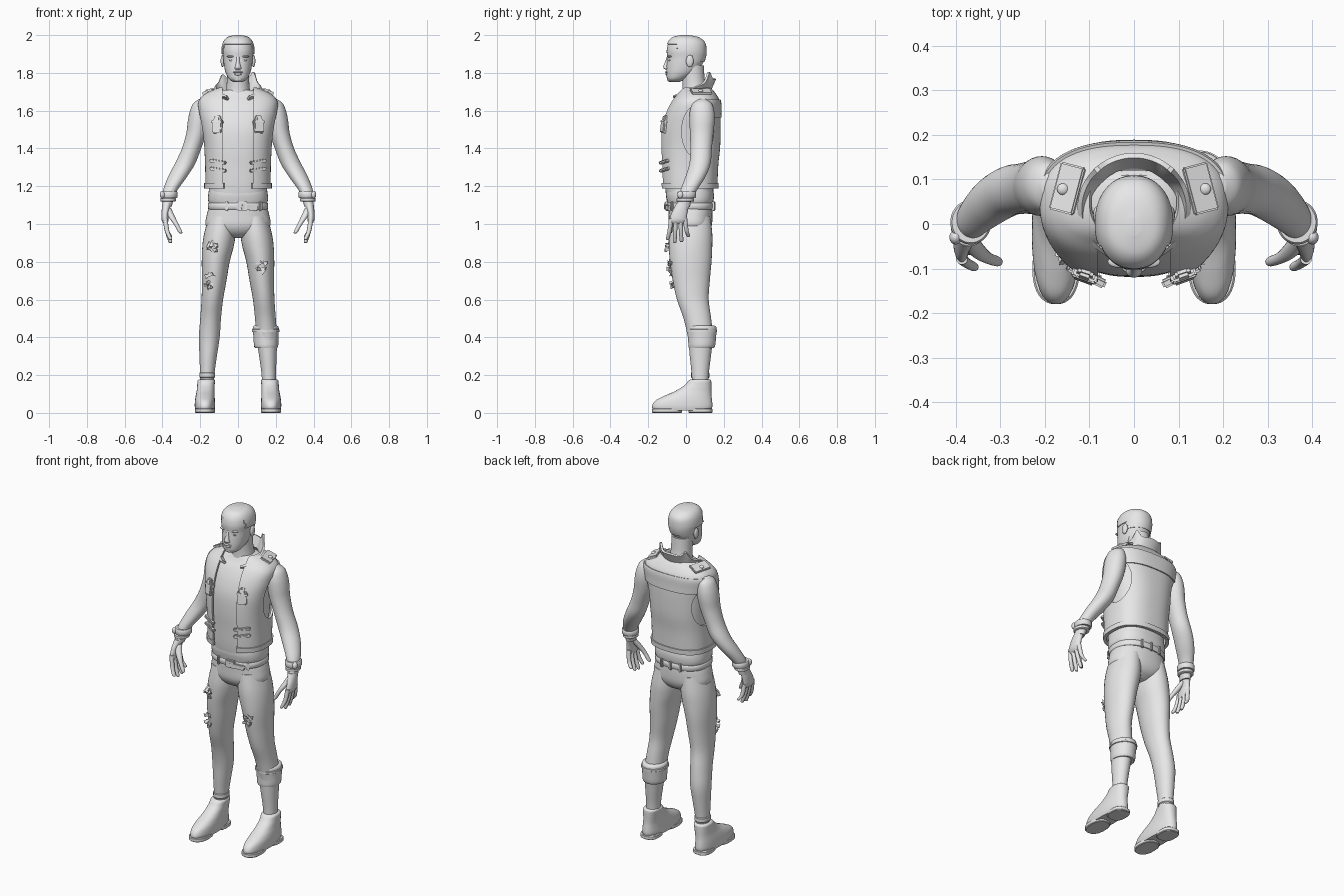
import bpy
import bmesh
import random
from math import sin, cos, pi, radians, exp
from mathutils import Vector, Matrix, Euler

if "Cube" in bpy.data.objects:
    bpy.data.objects.remove(bpy.data.objects["Cube"])

random.seed(4)
SIDES = (("left", 1), ("right", -1))
parts = []

clay = bpy.data.materials.new("plain_grey")
clay.use_nodes = True
clay.diffuse_color = (0.8, 0.8, 0.8, 1)
for node in clay.node_tree.nodes:
    if node.type == 'BSDF_PRINCIPLED':
        node.inputs["Base Color"].default_value = (0.8, 0.8, 0.8, 1)


def finish(name, bm):
    mesh = bpy.data.meshes.new(name)
    bm.to_mesh(mesh)
    bm.free()
    mesh.materials.append(clay)
    obj = bpy.data.objects.new(name, mesh)
    bpy.context.collection.objects.link(obj)
    parts.append(obj)
    return obj


def apply(obj, kind, **settings):
    mod = obj.modifiers.new(kind, kind)
    for key, value in settings.items():
        setattr(mod, key, value)
    bpy.context.view_layer.objects.active = obj
    bpy.ops.object.modifier_apply(modifier=mod.name)


def spline(rows, steps):
    """Smooth the ring rows with a Catmull-Rom curve."""
    out = []
    for i in range(len(rows) - 1):
        a, b, c, d = (rows[max(0, min(len(rows) - 1, i + k))] for k in (-1, 0, 1, 2))
        for j in range(steps):
            t = j / steps
            out.append([q + t / 2 * (r - p + t * (2*p - 5*q + 4*r - s + t * (3*q - p - 3*r + s)))
                        for p, q, r, s in zip(a, b, c, d)])
    return out + [list(rows[-1])]


def loft(name, rows, side=1, segs=28, power=2, steps=5, caps=True, keep=None):
    """Skin level rings given from the bottom up as z, x, y, x radius, y radius."""
    bm = bmesh.new()
    rings = []
    for z, x, y, rx, ry in spline(rows, steps):
        ring = []
        for k in range(segs):
            c, s = cos(2 * pi * k / segs), sin(2 * pi * k / segs)
            px = rx * abs(c) ** (2 / power) * (1 if c > 0 else -1)
            py = ry * abs(s) ** (2 / power) * (1 if s > 0 else -1)
            ring.append(bm.verts.new((x * side + px, y + py, z)))
        rings.append(ring)
    for low, high in zip(rings, rings[1:]):
        for k in range(segs):
            n = (k + 1) % segs
            bm.faces.new((low[k], low[n], high[n], high[k]))
    if caps:
        bm.faces.new(rings[0][::-1])
        bm.faces.new(rings[-1])
    if keep:
        drop = [f for f in bm.faces if not keep(f.calc_center_median())]
        bmesh.ops.delete(bm, geom=drop, context='FACES')
    return finish(name, bm)


def band(name, z, x, y, rx, ry, height, side=1, power=2):
    h = height / 2
    rows = [(z + k * h, x, y, rx - g, ry - g)
            for k, g in ((-1, .015), (-1, .004), (-.7, 0), (.7, 0), (1, .004), (1, .015))]
    return loft(name, rows, side, 40, power, 1)


def blob(name, at, size, side=1):
    bm = bmesh.new()
    mat = Matrix.Translation((at[0] * side, at[1], at[2])) @ Matrix.Diagonal((*size, 1))
    bmesh.ops.create_uvsphere(bm, u_segments=20, v_segments=12, radius=1, matrix=mat)
    return finish(name, bm)


def patch(name, host, near, size, tilt=0):
    """Rounded plate lying on the nearest surface of the host."""
    bpy.context.view_layer.update()
    _, loc, normal, _ = host.closest_point_on_mesh(Vector(near))
    turn = (-normal).to_track_quat('Y', 'Z').to_matrix().to_4x4()
    bm = bmesh.new()
    mat = Matrix.Translation(loc) @ turn @ Matrix.Rotation(tilt, 4, 'Y') @ Matrix.Diagonal((*size, 1))
    bmesh.ops.create_cube(bm, size=1, matrix=mat)
    bmesh.ops.bevel(bm, geom=bm.edges[:], offset=min(size) * .25, segments=2, affect='EDGES')
    return finish(name, bm)


# Head, hair and neck
HEAD = [(1.752, 0, -.06, .025, .025), (1.768, 0, -.05, .048, .05), (1.8, 0, -.026, .065, .078),
        (1.84, 0, -.01, .074, .093), (1.88, 0, 0, .079, .1), (1.92, 0, .001, .083, .103),
        (1.96, 0, .002, .075, .094), (1.985, 0, -.002, .054, .066), (1.995, 0, -.005, .015, .02)]
loft("head", HEAD, segs=40, power=2.15)
hair = loft("hair", HEAD, segs=64, power=2.15, steps=8,
            keep=lambda c: c.z > 1.95 - .05 * (c.y > -.045) - .04 * (c.y > .035))
apply(hair, 'SOLIDIFY', thickness=.005, offset=1)
loft("neck", [(1.64, 0, .05, .08, .075), (1.7, 0, .047, .065, .066),
              (1.76, 0, .04, .059, .06), (1.84, 0, .032, .06, .062)])
loft("nose", [(1.817, 0, -.1, .008, .008), (1.824, 0, -.104, .018, .014),
              (1.836, 0, -.106, .014, .014), (1.86, 0, -.1, .009, .01), (1.888, 0, -.096, .008, .005)])
blob("upper_lip", (0, -.1, 1.804), (.026, .011, .006))
blob("lower_lip", (0, -.098, 1.793), (.022, .011, .007))
blob("chin", (0, -.084, 1.768), (.026, .017, .016))
for label, s in SIDES:
    blob(label + "_eye", (.033, -.082, 1.867), (.015, .012, .007), s)
    blob(label + "_brow", (.034, -.085, 1.887), (.025, .013, .006), s)
    blob(label + "_ear", (.082, .02, 1.862), (.01, .02, .032), s)

# Shirt and open vest
TORSO = [(1.08, 0, .022, .15, .117), (1.19, 0, .018, .153, .128), (1.3, 0, .018, .154, .133),
         (1.4, 0, .021, .16, .14), (1.5, 0, .025, .174, .138), (1.58, 0, .036, .188, .125),
         (1.64, 0, .05, .188, .108), (1.68, 0, .054, .15, .082), (1.71, 0, .05, .08, .06)]
loft("shirt", TORSO, segs=48, power=2.5)
loft("shirt_hem", [(1.1, 0, .022, .15, .117), (1.125, 0, .022, .158, .124),
                   (1.16, 0, .02, .157, .127), (1.2, 0, .018, .15, .12)], segs=48, power=2.5)


def vest_layer(name, low, high, grow, thick, keep=None):
    rows = [(z + .012, x, y, rx + grow, ry + grow)
            for z, x, y, rx, ry in spline(TORSO, 8) if low < z < high]
    layer = loft(name, rows, segs=72, power=2.5, steps=1, caps=False, keep=keep)
    apply(layer, 'SOLIDIFY', thickness=thick, offset=-1)
    return layer


vest = vest_layer("vest", 1.17, 1.72, .02, .013)
open_front = blob("front_cutter", (0, 0, 0), (1, 1, 1))
open_front.data.clear_geometry()
bm = bmesh.new()
bmesh.ops.create_cube(bm, size=1, matrix=Matrix.Translation((0, -.2, 1.5))
                      @ Matrix.Diagonal((.162, .4, 1, 1)))
bm.to_mesh(open_front.data)
bm.free()
bm = bmesh.new()
bmesh.ops.create_cone(bm, cap_ends=True, segments=40, radius1=1, radius2=1, depth=1,
                      matrix=Matrix.Translation((0, .062, 1.49))
                      @ Matrix.Diagonal((1, .085, .14, 1)) @ Matrix.Rotation(pi / 2, 4, 'Y'))
armholes = finish("armhole_cutter", bm)
for cutter in (open_front, armholes):
    apply(vest, 'BOOLEAN', object=cutter, operation='DIFFERENCE', solver='EXACT')
    parts.remove(cutter)
    bpy.data.objects.remove(cutter)
vest_layer("vest_hem", 1.17, 1.215, .026, .012, lambda c: abs(c.x) > .08 or c.y > 0)
vest_layer("back_yoke", 1.55, 1.65, .027, .012, lambda c: c.y > .1)

# Upright collar with two raised corners
bm = bmesh.new()
grid = []
for i in range(61):
    t = radians(-150 + 5 * i)
    peak = exp(-((abs(t) - .75) / .17) ** 2) * (.05 if t > 0 else .035)
    tall = .035 + .02 * cos(t) + peak
    grid.append([bm.verts.new(((.1 + .022 * v) * sin(t), .035 + (.095 + .024 * v) * cos(t),
                               1.685 + .03 * cos(t) + tall * v)) for v in (0, .35, .7, 1)])
for a, b in zip(grid, grid[1:]):
    for k in range(3):
        bm.faces.new((a[k], a[k + 1], b[k + 1], b[k]))
bmesh.ops.recalc_face_normals(bm, faces=bm.faces[:])
collar = finish("collar", bm)
apply(collar, 'SOLIDIFY', thickness=.012, offset=0)

# Vest fittings
for label, s in SIDES:
    patch(label + "_shoulder_flap", vest, (s * .17, .085, 1.75), (.11, .014, .06))
    spot = vest.closest_point_on_mesh(Vector((s * .185, .085, 1.75)))[1]
    blob(label + "_shoulder_button", (spot.x, spot.y, spot.z + .008), (.013, .013, .008))
    patch(label + "_chest_pocket", vest, (s * .14, -.2, 1.53), (.055, .024, .075))
    patch(label + "_chest_strap", vest, (s * .14, -.2, 1.58), (.036, .028, .04))
    patch(label + "_pocket_buckle", vest, (s * .14, -.2, 1.56), (.06, .032, .016))
    for k, z in enumerate((1.325, 1.285)):
        patch(f"{label}_pocket_welt_{k}", vest, (s * .15, -.2, z), (.095, .02, .018), s * -.15)

# Trousers and belt
hips = loft("hips", [(.925, 0, .025, .05, .05), (.95, 0, .025, .12, .09), (.99, 0, .024, .17, .112),
                     (1.05, 0, .024, .165, .116), (1.1, 0, .022, .15, .115)], segs=48, power=2.3)
belt = band("belt", 1.095, 0, .022, .16, .126, .034, power=2.4)
patch("belt_buckle", belt, (.03, -.3, 1.095), (.06, .02, .046))
patch("belt_tongue", belt, (.1, -.3, 1.088), (.09, .014, .03), .1)
for k, (x, y) in enumerate(((-.1, -.3), (.15, -.12), (.1, .4), (-.1, .4), (0, .4))):
    patch(f"belt_loop_{k}", belt, (x, y, 1.095), (.016, .018, .05))
LEG = [(.1, .165, .075, .036, .042), (.2, .163, .075, .038, .045), (.3, .158, .076, .046, .056),
       (.4, .152, .076, .055, .066), (.5, .145, .06, .055, .073), (.6, .136, .036, .057, .084),
       (.7, .126, .028, .065, .098), (.8, .118, .025, .074, .11), (.88, .106, .024, .083, .115),
       (.95, .096, .024, .083, .115), (1.04, .086, .024, .07, .105)]
legs = {s: loft(label + "_leg", LEG, s, 32) for label, s in SIDES}
loft("rolled_cuff", [(.345, .15, .08, .05, .06), (.35, .149, .083, .063, .07), (.4, .148, .085, .066, .074),
                     (.45, .147, .084, .069, .078), (.462, .146, .08, .06, .07)], 1, 40, steps=3)
band("cuff_seam", .435, .147, .084, .073, .081, .016)
band("ankle_hem", .2, .163, .075, .042, .049, .03, -1)

# Torn cloth flaps
for label, s, x, y, z in (("knee_tear", 1, .125, -.3, .755), ("thigh_tear", -1, .2, -.2, .89),
                          ("shin_tear", -1, .22, -.2, .68)):
    for k in range(9):
        near = Vector((s * x + random.uniform(-.06, .06), y, z + random.uniform(-.035, .035)))
        _, loc, normal, _ = legs[s].closest_point_on_mesh(near)
        bm = bmesh.new()
        turn = Euler((random.uniform(-1, 1), random.uniform(-2, 2), 0)).to_matrix().to_4x4()
        bmesh.ops.create_cone(bm, cap_ends=True, segments=3, radius1=.013, radius2=.001, depth=.045,
                              matrix=Matrix.Translation(loc + normal * .005) @ turn)
        finish(f"{label}_{k}", bm)

# Shoes
SHOE = [(.012, .175, -.02, .05, .152), (.035, .175, -.02, .054, .16), (.065, .175, -.012, .053, .15),
        (.09, .174, .01, .05, .125), (.115, .172, .038, .047, .096), (.145, .17, .062, .046, .072),
        (.17, .168, .073, .046, .06), (.178, .167, .075, .038, .05)]
for label, s in SIDES:
    loft(label + "_shoe", SHOE, s, 36, 2.3)
    band(label + "_front_sole", .012, .175, -.1, .053, .08, .024, s, 2.3)
    band(label + "_heel", .012, .175, .077, .052, .063, .024, s, 2.6)

# Arms, bracelets and hands
ARM = [(1.09, .376, -.015, .024, .036), (1.13, .37, -.005, .03, .036), (1.18, .358, .015, .038, .044),
       (1.25, .32, .05, .05, .053), (1.32, .28, .074, .054, .056), (1.4, .246, .08, .051, .057),
       (1.48, .22, .083, .054, .062), (1.55, .208, .085, .057, .067), (1.6, .202, .085, .052, .064),
       (1.64, .196, .085, .04, .05), (1.662, .19, .085, .015, .02)]
PALM = [(1.0, .382, -.045, .01, .034), (1.02, .386, -.043, .018, .044), (1.06, .385, -.034, .02, .042),
        (1.11, .376, -.016, .024, .034)]
for label, s in SIDES:
    loft(label + "_arm", ARM, s, 32)
    band(label + "_bracelet", 1.155, .366, .004, .046, .05, .034, s)
    band(label + "_bracelet_strap", 1.128, .37, -.004, .041, .046, .02, s)
    blob(label + "_bracelet_stud", (.4, -.03, 1.155), (.014, .016, .02), s)
    loft(label + "_palm", PALM, s, 24)
    for k, tip in enumerate((.915, .9, .905, .93)):
        y = -.078 + .024 * k
        lean = .012 * (k - 1.5)
        loft(f"{label}_finger_{k}",
             [(tip, .357, y + lean, .004, .004), (tip + .008, .359, y + lean, .01, .01),
              (.965, .376, y + lean / 2, .012, .011), (1.03, .386, y, .013, .013)], s, 14)
    loft(label + "_thumb", [(.95, .303, -.085, .004, .004), (.958, .306, -.084, .011, .011),
                            (1.0, .328, -.076, .013, .013), (1.04, .352, -.058, .018, .018),
                            (1.085, .372, -.03, .017, .02)], s, 16)

# Smooth shading with sharp edges kept
bpy.ops.object.select_all(action='DESELECT')
for obj in parts:
    obj.select_set(True)
bpy.context.view_layer.objects.active = parts[0]
bpy.ops.object.shade_smooth_by_angle(angle=radians(40))
